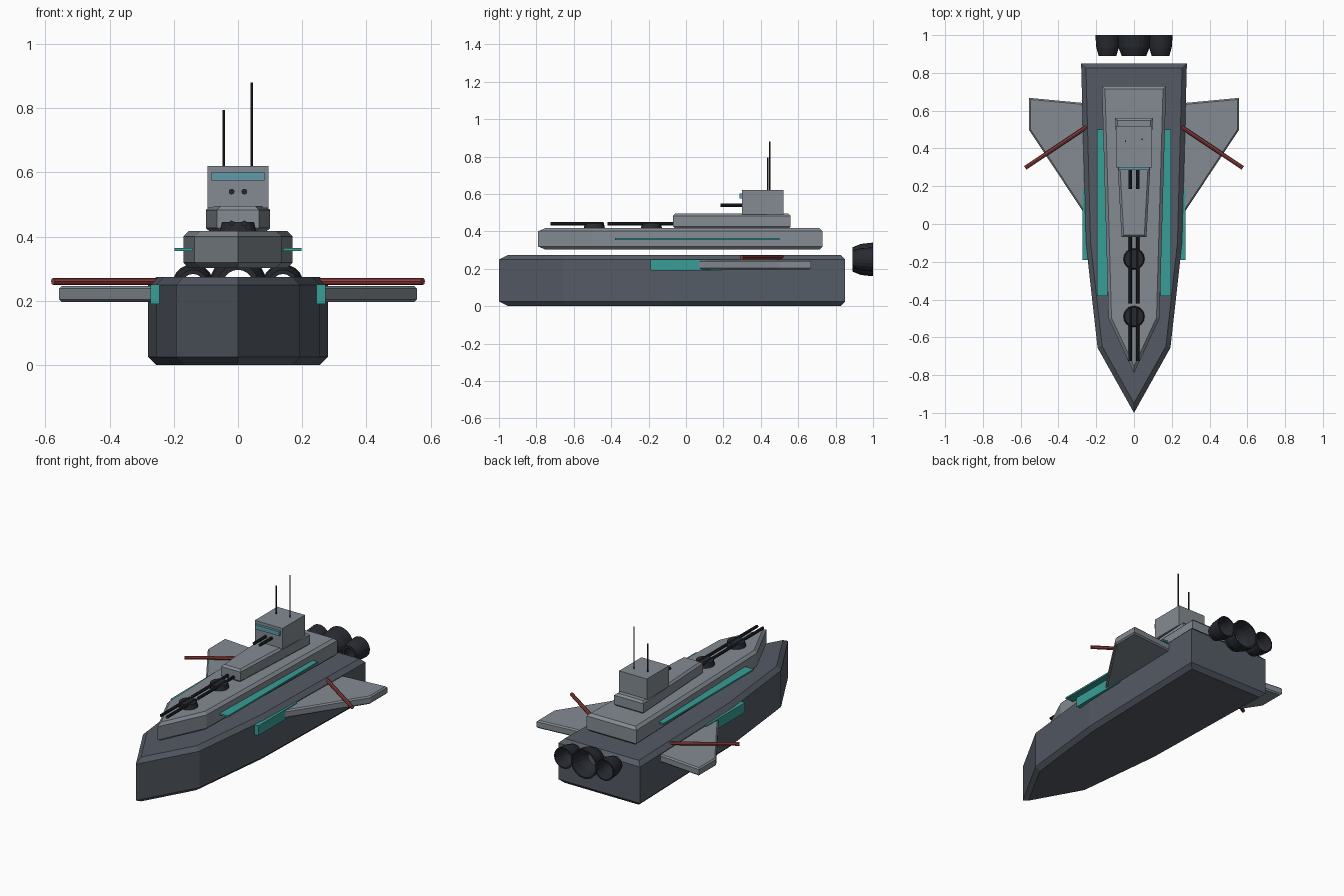
import bpy, bmesh, math
from mathutils import Vector

if "Cube" in bpy.data.objects:
    bpy.data.objects.remove(bpy.data.objects["Cube"])


def material(name, rgb):
    m = bpy.data.materials.new(name)
    m.diffuse_color = (*rgb, 1)
    m.use_nodes = True
    m.node_tree.nodes["Principled BSDF"].inputs["Base Color"].default_value = m.diffuse_color
    return m


HULL = material("slate", (0.09, 0.105, 0.13))
DECK = material("plate_grey", (0.23, 0.26, 0.29))
DARK = material("gunmetal", (0.02, 0.023, 0.03))
TEAL = material("teal", (0.04, 0.34, 0.31))
RED = material("red", (0.3, 0.05, 0.05))
GLASS = material("window_blue", (0.12, 0.33, 0.4))


def finish(name, bm, mat):
    bmesh.ops.recalc_face_normals(bm, faces=bm.faces)
    me = bpy.data.meshes.new(name)
    bm.to_mesh(me)
    bm.free()
    me.materials.append(mat)
    ob = bpy.data.objects.new(name, me)
    bpy.context.collection.objects.link(ob)
    return ob


def slab(name, outline, z0, z1, mat, bevel=0.0):
    """Extruded plan outline with chamfered top and bottom rims."""
    bm = bmesh.new()
    low = [bm.verts.new((x, y, z0)) for x, y in outline]
    face = bm.faces.new(low)
    top = bmesh.ops.extrude_face_region(bm, geom=[face])["geom"]
    for v in top:
        if isinstance(v, bmesh.types.BMVert):
            v.co.z = z1
    bmesh.ops.recalc_face_normals(bm, faces=bm.faces)
    if bevel:
        rims = [e for e in bm.edges if abs(e.verts[0].co.z - e.verts[1].co.z) < 1e-5]
        bmesh.ops.bevel(bm, geom=rims, offset=bevel, segments=1, profile=0.5, affect='EDGES')
    return finish(name, bm, mat)


def symmetric(half):
    """Mirror a right-hand plan outline across x = 0."""
    return half + [(-x, y) for x, y in reversed(half) if x > 0]


def box(name, x0, x1, y0, y1, z0, z1, mat):
    return slab(name, [(x0, y0), (x1, y0), (x1, y1), (x0, y1)], z0, z1, mat)


def rod(name, a, b, r, mat, r2=None, sides=10):
    a, b = Vector(a), Vector(b)
    bm = bmesh.new()
    bmesh.ops.create_cone(bm, cap_ends=True, segments=sides, radius1=r,
                          radius2=r if r2 is None else r2, depth=(b - a).length)
    rot = (b - a).to_track_quat('Z', 'Y').to_matrix().to_4x4()
    bm.transform(rot)
    bmesh.ops.translate(bm, verts=bm.verts, vec=(a + b) / 2)
    return finish(name, bm, mat)


def nozzle(name, x, z, s, sides=20):
    """Open bell, a closed wall profile revolved about the y axis."""
    profile = [(0.065, 0.89), (0.083, 0.935), (0.09, 1.0), (0.081, 1.0), (0.07, 0.935), (0.047, 0.89)]
    bm = bmesh.new()
    rings = []
    for i in range(sides):
        t = 2 * math.pi * i / sides
        rings.append([bm.verts.new((x + s * r * math.cos(t), y, z + s * r * math.sin(t)))
                      for r, y in profile])
    n = len(profile)
    for i in range(sides):
        p, q = rings[i], rings[(i + 1) % sides]
        for j in range(n):
            bm.faces.new((p[j], q[j], q[(j + 1) % n], p[(j + 1) % n]))
    return finish(name, bm, DARK)


# Stacked hull levels
slab("hull", symmetric([(0, -1.0), (0.193, -0.655), (0.255, -0.1), (0.28, 0.85)]),
     0.0, 0.275, HULL, 0.025)
slab("upper_deck", symmetric([(0, -0.79), (0.135, -0.5), (0.17, 0.73)]),
     0.303, 0.417, DECK, 0.016)
slab("superstructure", symmetric([(0.066, -0.07), (0.1, 0.56)]), 0.415, 0.495, DECK, 0.012)

# Bridge, window and masts
box("bridge", -0.095, 0.095, 0.30, 0.52, 0.49, 0.62, DECK)
box("bridge_window", -0.083, 0.083, 0.285, 0.305, 0.575, 0.602, GLASS)
rod("mast_short", (-0.045, 0.438, 0.615), (-0.045, 0.438, 0.795), 0.004, DARK)
rod("mast_tall", (0.043, 0.448, 0.615), (0.043, 0.448, 0.88), 0.004, DARK)

# Deck turrets
for i, y in enumerate((-0.185, -0.49)):
    rod(f"turret_{i}", (0, y, 0.415), (0, y, 0.446), 0.057, DARK, 0.05, 16)

# Engines
for name, x, s in (("left", -0.14, 0.72), ("centre", 0, 1), ("right", 0.14, 0.72)):
    nozzle(f"engine_{name}", x, 0.25, s)

# Paired parts on both sides
for side, s in (("left", -1), ("right", 1)):
    slab(f"wing_{side}", [(s * 0.24, 0.02), (s * 0.557, 0.5), (s * 0.557, 0.668), (s * 0.24, 0.638)],
         0.197, 0.246, DECK, 0.008)
    rod(f"wing_bar_{side}", (s * 0.25, 0.515, 0.261), (s * 0.576, 0.297, 0.261), 0.011, RED, sides=8)
    box(f"deck_strip_{side}", s * 0.14, s * 0.197, -0.38, 0.5, 0.355, 0.365, TEAL)
    box(f"hull_panel_{side}", s * 0.24, s * 0.273, -0.19, 0.19, 0.19, 0.251, TEAL)
    for name, y0, y1, z in (("rear", -0.05, -0.42, 0.441), ("fore", -0.44, -0.725, 0.441),
                            ("bridge", 0.31, 0.185, 0.54)):
        rod(f"{name}_gun_{side}", (s * 0.02, y0, z), (s * 0.02, y1, z), 0.009, DARK)
